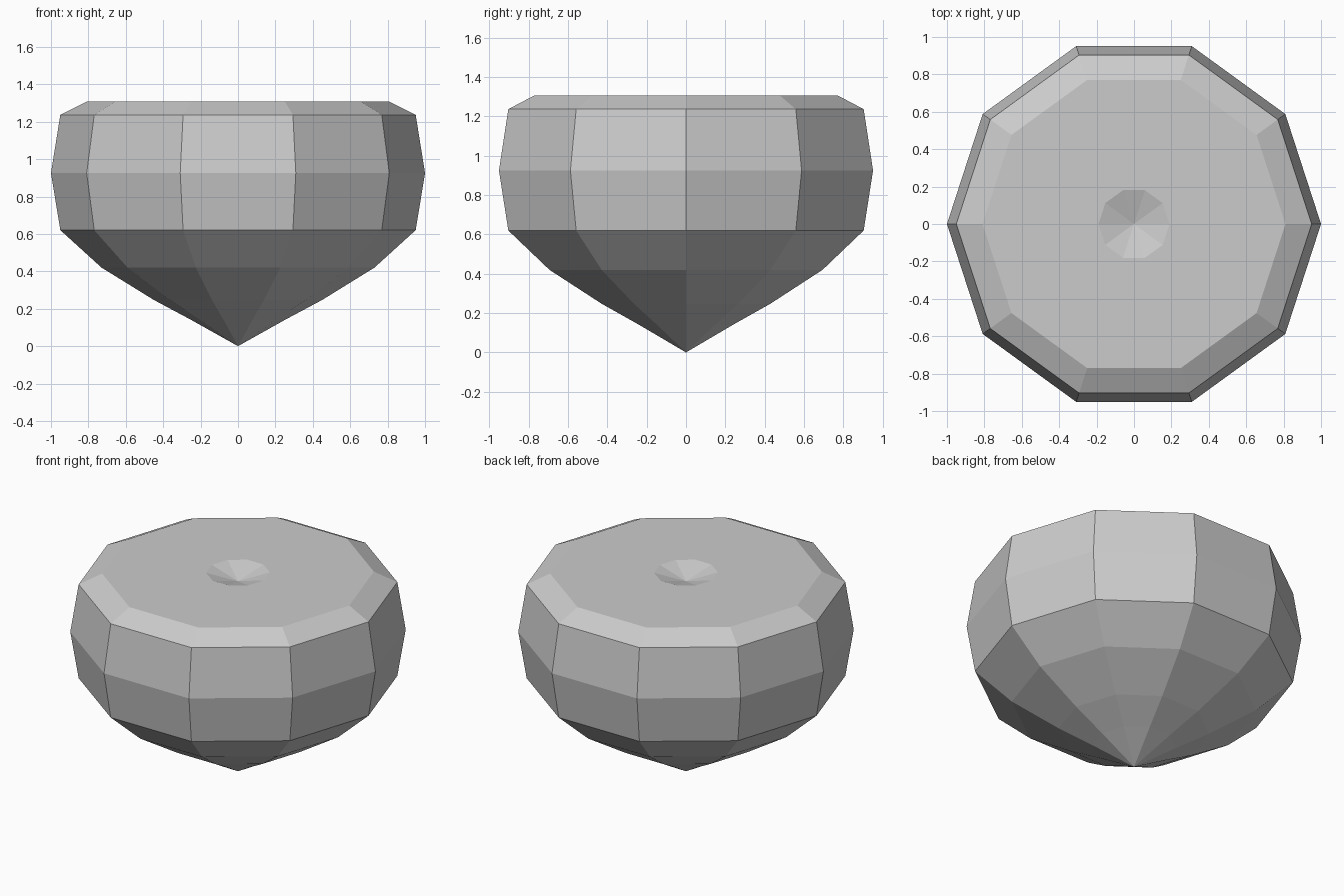
import bpy, bmesh
from math import sin, cos, tau

if "Cube" in bpy.data.objects:
    bpy.data.objects.remove(bpy.data.objects["Cube"])

SIDES = 10

# Lathe profile (radius, height) from bottom tip to the dimple rim
profile = [(0.25, 0.14), (0.45, 0.247), (0.73, 0.42), (0.95, 0.62),
           (1.0, 0.925), (0.95, 1.237), (0.81, 1.307), (0.19, 1.307)]
tip_z, dimple_z = 0.0, 1.25

bm = bmesh.new()
rings = [[bm.verts.new((r * cos(tau * i / SIDES), r * sin(tau * i / SIDES), z))
          for i in range(SIDES)] for r, z in profile]
tip = bm.verts.new((0, 0, tip_z))
dimple = bm.verts.new((0, 0, dimple_z))

# Faceted body walls plus the pointed base and shallow top dimple
for i in range(SIDES):
    j = (i + 1) % SIDES
    for a, b in zip(rings, rings[1:]):
        bm.faces.new((a[i], a[j], b[j], b[i]))
    bm.faces.new((tip, rings[0][j], rings[0][i]))
    bm.faces.new((dimple, rings[-1][i], rings[-1][j]))

bmesh.ops.recalc_face_normals(bm, faces=bm.faces[:])
mesh = bpy.data.meshes.new("faceted_body")
bm.to_mesh(mesh)
bm.free()
body = bpy.data.objects.new("faceted_body", mesh)
bpy.context.collection.objects.link(body)
